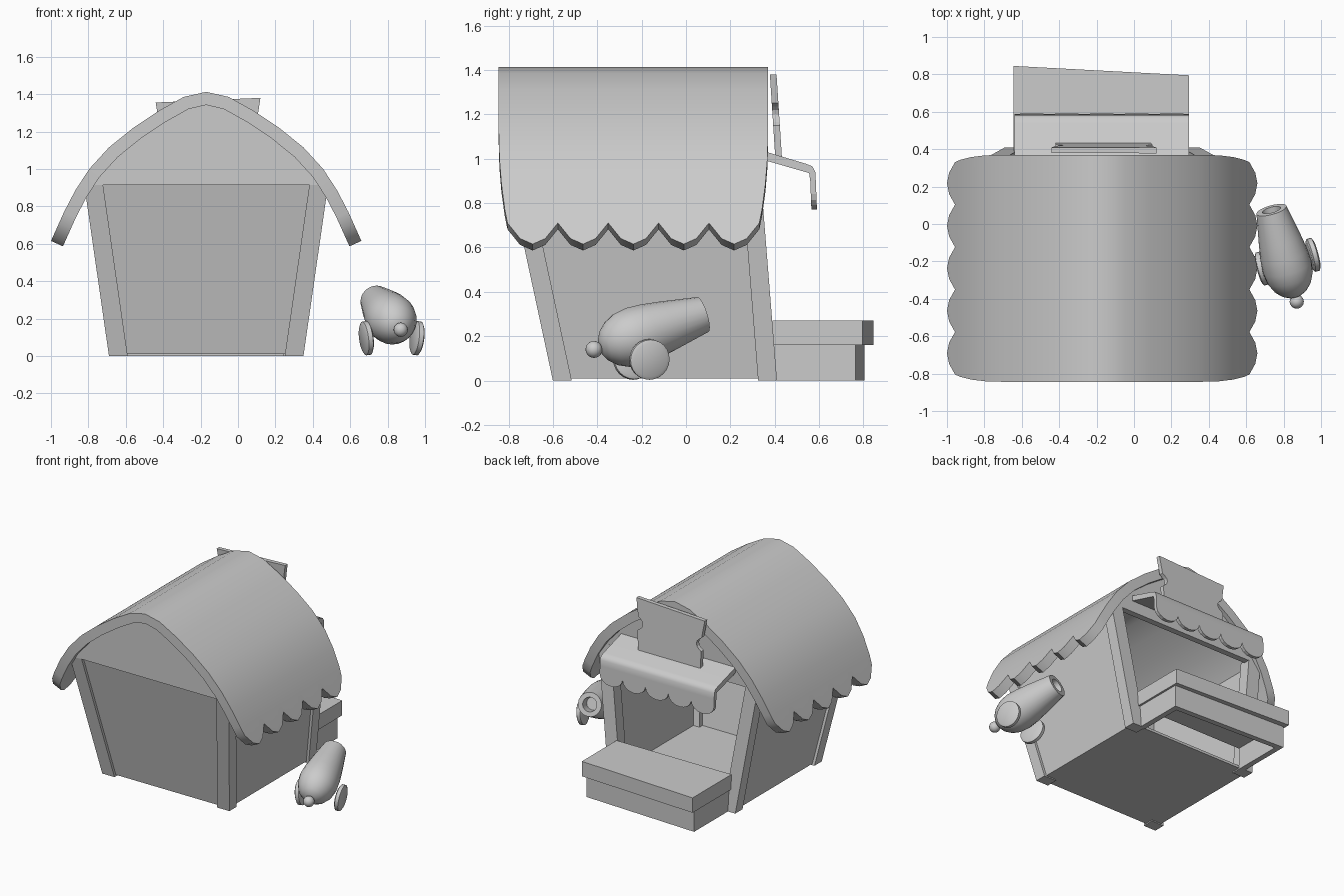
import bpy, bmesh, math
from mathutils import Vector

if "Cube" in bpy.data.objects:
    bpy.data.objects.remove(bpy.data.objects["Cube"])

CX = -0.17   # middle of the hut in x


def add_mesh(name, verts, faces, smooth=None, recalc=True):
    me = bpy.data.meshes.new(name)
    me.from_pydata([tuple(v) for v in verts], [], faces)
    bm = bmesh.new()
    bm.from_mesh(me)
    bmesh.ops.remove_doubles(bm, verts=bm.verts, dist=1e-5)
    if recalc:
        bmesh.ops.recalc_face_normals(bm, faces=bm.faces)
    bm.to_mesh(me)
    bm.free()
    ob = bpy.data.objects.new(name, me)
    bpy.context.collection.objects.link(ob)
    if smooth:
        shade(ob, smooth)
    return ob


def shade(ob, angle):
    bpy.ops.object.select_all(action='DESELECT')
    ob.select_set(True)
    bpy.context.view_layer.objects.active = ob
    bpy.ops.object.shade_smooth_by_angle(angle=math.radians(angle))


def loft(name, a, b, smooth=None):
    """Closed solid between two matching outlines."""
    n = len(a)
    faces = [list(range(n)), list(range(2 * n - 1, n - 1, -1))]
    faces += [[i, (i + 1) % n, n + (i + 1) % n, n + i] for i in range(n)]
    return add_mesh(name, list(a) + list(b), faces, smooth)


def lathe(name, profile, origin, axis, seg=24, smooth=40):
    """Spin (distance along axis, radius) points about an axis."""
    q = Vector(axis).to_track_quat('Z', 'Y')
    verts, faces = [], []
    for t, r in profile:
        for k in range(seg):
            a = 2 * math.pi * k / seg
            verts.append(Vector(origin) + q @ Vector((r * math.cos(a), r * math.sin(a), t)))
    for i in range(len(profile) - 1):
        for k in range(seg):
            m = (k + 1) % seg
            faces.append([i * seg + k, i * seg + m, (i + 1) * seg + m, (i + 1) * seg + k])
    return add_mesh(name, verts, faces, smooth)


# Leaning body: outer face positions at a height, moved inwards by an inset
def bx(side, z, inset):
    return CX + side * (0.52 + 0.144 * z - inset)


def by(side, z, inset):
    return (-0.60 - 0.215 * z + inset) if side < 0 else (0.41 - 0.08 * z - inset)


def body_block(name, xs, ys, z0, z1):
    def ring(z):
        x0, x1 = (bx(s, z, i) for s, i in xs)
        y0, y1 = (by(s, z, i) for s, i in ys)
        return [(x0, y0, z), (x1, y0, z), (x1, y1, z), (x0, y1, z)]
    return loft(name, ring(z0), ring(z1))


# Corner posts
for sx, nx in ((-1, "left"), (1, "right")):
    for sy, ny in ((-1, "front"), (1, "back")):
        body_block(f"{ny}_{nx}_post", ((sx, 0), (sx, 0.10)), ((sy, 0), (sy, 0.085)), 0, 0.93)
    body_block(f"{nx}_wall", ((sx, 0.02), (sx, 0.05)), ((-1, 0.04), (1, 0.04)), 0.01, 0.93)

# Front wall and floor
body_block("front_wall", ((-1, 0.04), (1, 0.04)), ((-1, 0.02), (-1, 0.05)), 0.01, 0.94)
body_block("floor", ((-1, 0.02), (1, 0.02)), ((-1, 0.02), (1, 0.02)), 0.01, 0.03)

# Arched roof: half profile from ridge to eave, scalloped last row
HALF = [(0, 1.412), (0.12, 1.385), (0.255, 1.31), (0.39, 1.22),
        (0.52, 1.115), (0.625, 1.0), (0.70, 0.885), (0.76, 0.77)]
SHRINK = [1, 1, 1, 1, 1, 0.995, 0.98, 0.955]
COLS = 21


def eave(k, sx):
    z = (0.71, 0.64, 0.615, 0.64)[k % 4]
    return CX + sx * (0.76 + (0.77 - z) * 0.45), z, 0.935


verts, faces = [], []
rows = [(-1, i) for i in range(8, -1, -1)] + [(1, i) for i in range(1, 9)]
for sx, i in rows:
    for k in range(COLS):
        if i == 8:
            x, z, w = eave(k, sx)
        else:
            x, z, w = CX + sx * HALF[i][0], HALF[i][1], SHRINK[i]
        verts.append((x, -0.237 + 0.607 * w * (2 * k / (COLS - 1) - 1), z))
for r in range(len(rows) - 1):
    for k in range(COLS - 1):
        a = r * COLS + k
        faces.append([a, a + COLS, a + COLS + 1, a + 1])   # normals point up
roof = add_mesh("roof", verts, faces, recalc=False)
mod = roof.modifiers.new("thickness", 'SOLIDIFY')
mod.thickness, mod.offset = 0.07, -1
bpy.context.view_layer.objects.active = roof
bpy.ops.object.modifier_apply(modifier=mod.name)
shade(roof, 35)

# Gables under the arch
half = [(x * 0.97, z - 0.04) for x, z in HALF[:6]] + [(0.635, 0.915)]
outline = [(CX - x, z) for x, z in reversed(half)] + [(CX + x, z) for x, z in half[1:]]
for name, y0, y1 in (("front_gable", -0.802, -0.76), ("back_gable", 0.29, 0.335)):
    loft(name, [(x, y0, z) for x, z in outline], [(x, y1, z) for x, z in outline])

# Awning with scalloped valance
X0, X1 = -0.64, 0.295
sect = [(0.33, 1.04), (0.54, 0.977), (0.57, 0.965), (0.583, 0.94), (0.585, 0.90),
        (0.56, 0.90), (0.555, 0.935), (0.33, 1.0)]
loft("awning", [(X0, y, z) for y, z in sect], [(X1, y, z) for y, z in sect], 50)
N = 5
step = (X1 - X0) / N
edge = [(X0, 0.90)]
for b in range(N):
    for j in range(8 if b < N - 1 else 9):
        a = math.pi * j / 8
        edge.append((X0 + step * (b + 0.5 - 0.5 * math.cos(a)), 0.84 - 0.07 * math.sin(a)))
edge.append((X1, 0.90))
lean = lambda z: 0.04 * (0.90 - z)
loft("valance", [(x, 0.56 + lean(z), z) for x, z in edge],
     [(x, 0.585 + lean(z), z) for x, z in edge])

# Blank sign board with notched sides
board = [(-0.44, 1.355), (0.12, 1.38), (0.10, 1.25)]
board += [(0.10 - 0.04 * math.sin(a), 1.20 + 0.04 * math.cos(a)) for a in
          (math.pi * j / 6 for j in range(1, 6))]
board += [(0.10, 1.15), (0.09, 1.0), (-0.42, 1.01), (-0.42, 1.13)]
board += [(-0.42 + 0.04 * math.sin(a), 1.18 - 0.04 * math.cos(a)) for a in
          (math.pi * j / 6 for j in range(1, 6))]
board += [(-0.42, 1.23)]
tilt = lambda z: 0.378 + (1.38 - z) * 0.065
loft("sign_board", [(x, tilt(z), z) for x, z in board],
     [(x, tilt(z) + 0.03, z) for x, z in board])


# Serving counter: skewed slab on an open-bottomed base
def slab(name, pts, z0, z1):
    return loft(name, [(x, y, z0) for x, y in pts], [(x, y, z1) for x, y in pts])


slab("counter_top", [(-0.645, 0.39), (0.295, 0.39), (0.295, 0.795), (-0.645, 0.845)], 0.16, 0.27)
slab("counter_front", [(-0.63, 0.765), (0.28, 0.725), (0.28, 0.765), (-0.63, 0.805)], 0, 0.165)
slab("counter_left_side", [(-0.63, 0.39), (-0.59, 0.39), (-0.59, 0.78), (-0.63, 0.78)], 0, 0.165)
slab("counter_right_side", [(0.24, 0.39), (0.28, 0.39), (0.28, 0.74), (0.24, 0.74)], 0, 0.165)

# Cannon barrel with hollow muzzle, and knob on the breech
base, muzzle = Vector((0.87, -0.415, 0.14)), Vector((0.735, 0.075, 0.297))
axis = muzzle - base
L = axis.length
lathe("cannon_barrel", [(0.03, 0), (0.036, 0.04), (0.055, 0.072), (0.09, 0.103), (0.14, 0.126),
                        (0.20, 0.134), (0.27, 0.129), (0.36, 0.115), (L, 0.083),
                        (L, 0.05), (L - 0.07, 0.045), (L - 0.07, 0)], base, axis)
bpy.ops.mesh.primitive_uv_sphere_add(segments=16, ring_count=10, radius=0.038, location=base)
knob = bpy.context.object
knob.name = "cannon_knob"
shade(knob, 60)

# Cannon wheels, leaning outwards at the top
disc = [(-0.02, 0), (-0.02, 0.076), (-0.012, 0.091), (0.012, 0.091), (0.02, 0.076), (0.02, 0)]
for name, s, pos in (("left_wheel", -1, (0.686, -0.238, 0.095)),
                     ("right_wheel", 1, (0.957, -0.165, 0.095))):
    lathe(name, disc, pos, (0.96 * s, 0.26 * s, -0.12), 24, 30)
